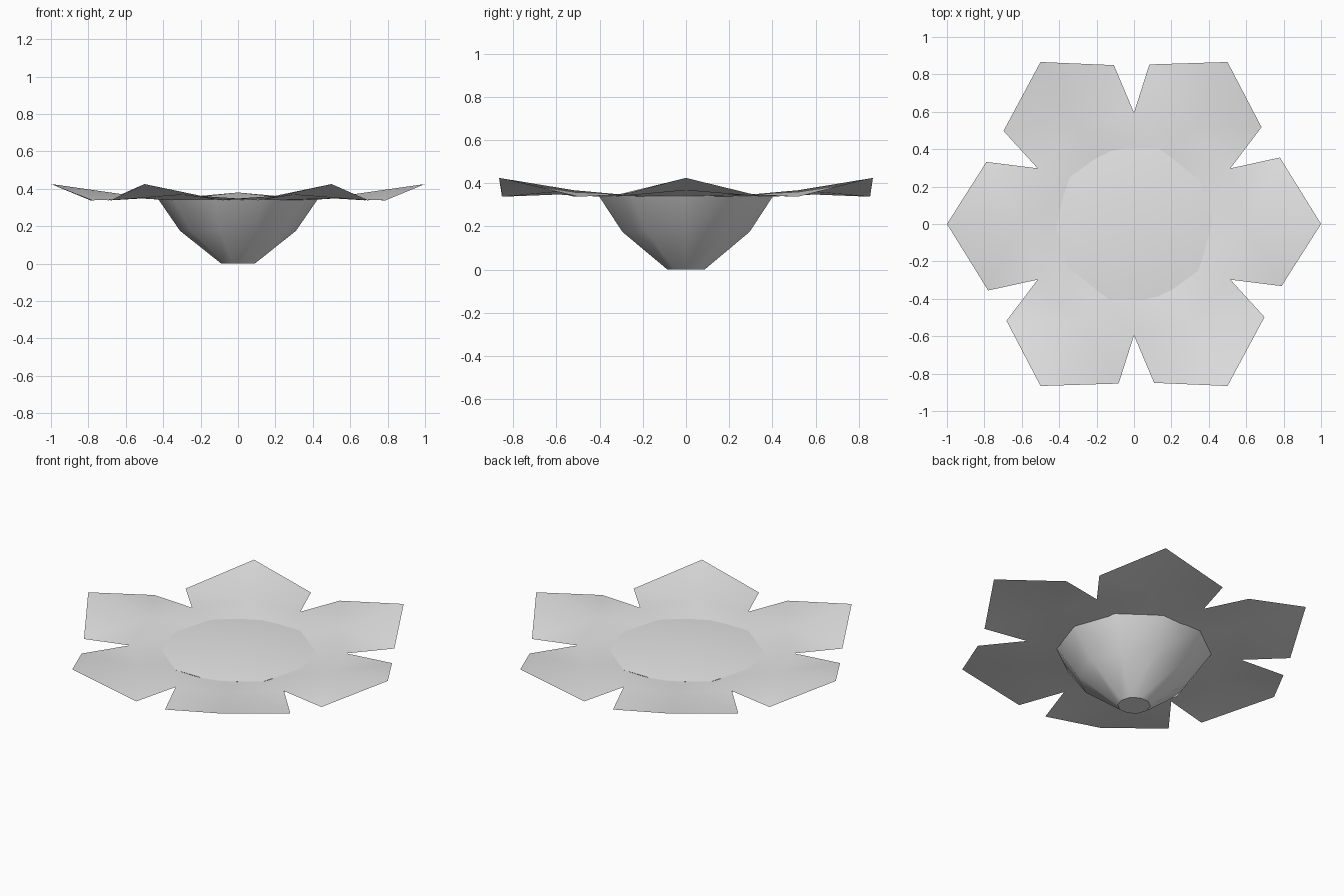
import bpy, bmesh
from math import cos, sin, radians

cube = bpy.data.objects.get("Cube")
if cube:
    bpy.data.objects.remove(cube, do_unlink=True)

grey = bpy.data.materials.new("light_grey")
grey.use_nodes = True
colour = (0.8, 0.8, 0.8, 1)
grey.diffuse_color = colour
grey.node_tree.nodes["Principled BSDF"].inputs["Base Color"].default_value = colour


def polar(bm, radius, degrees, z):
    a = radians(degrees)
    return bm.verts.new((radius * cos(a), radius * sin(a), z))


def finish(name, bm, smooth_angle):
    bmesh.ops.remove_doubles(bm, verts=bm.verts, dist=0.0005)
    mesh = bpy.data.meshes.new(name)
    bm.to_mesh(mesh)
    bm.free()
    mesh.materials.append(grey)
    obj = bpy.data.objects.new(name, mesh)
    bpy.context.collection.objects.link(obj)
    bpy.ops.object.select_all(action="DESELECT")
    obj.select_set(True)
    bpy.context.view_layer.objects.active = obj
    bpy.ops.object.shade_smooth_by_angle(angle=radians(smooth_angle))


# Ten-sided cup with a flat foot and a shallow domed top
bm = bmesh.new()
sides = 10
rings = [[polar(bm, r, i * 360 / sides, z) for i in range(sides)]
         for r, z in ((0.09, 0), (0.31, 0.175), (0.425, 0.342))]
bm.faces.new(reversed(rings[0]))
crown = bm.verts.new((0, 0, 0.38))
for i in range(sides):
    j = (i + 1) % sides
    for low, high in zip(rings, rings[1:]):
        bm.faces.new((low[i], low[j], high[j], high[i]))
    bm.faces.new((rings[-1][i], rings[-1][j], crown))
finish("flower_cup", bm, 35)

# Thin ring of six pointed petals, each raised along its middle
bm = bmesh.new()
for k in range(6):
    a = k * 60
    in_a, in_b = polar(bm, 0.39, a - 30, 0.338), polar(bm, 0.39, a + 30, 0.338)
    in_mid = polar(bm, 0.39, a, 0.34)
    notch_a, notch_b = polar(bm, 0.595, a - 30, 0.348), polar(bm, 0.595, a + 30, 0.348)
    ridge = polar(bm, 0.6, a, 0.368)
    side_a, side_b = polar(bm, 0.856, a - 22.8, 0.338), polar(bm, 0.857, a + 24.5, 0.338)
    tip = polar(bm, 1, a, 0.425)
    for face in ((in_a, notch_a, ridge, in_mid), (in_mid, ridge, notch_b, in_b),
                 (notch_a, side_a, ridge), (side_a, tip, ridge),
                 (ridge, tip, side_b), (ridge, side_b, notch_b)):
        bm.faces.new(face)
finish("petals", bm, 60)
